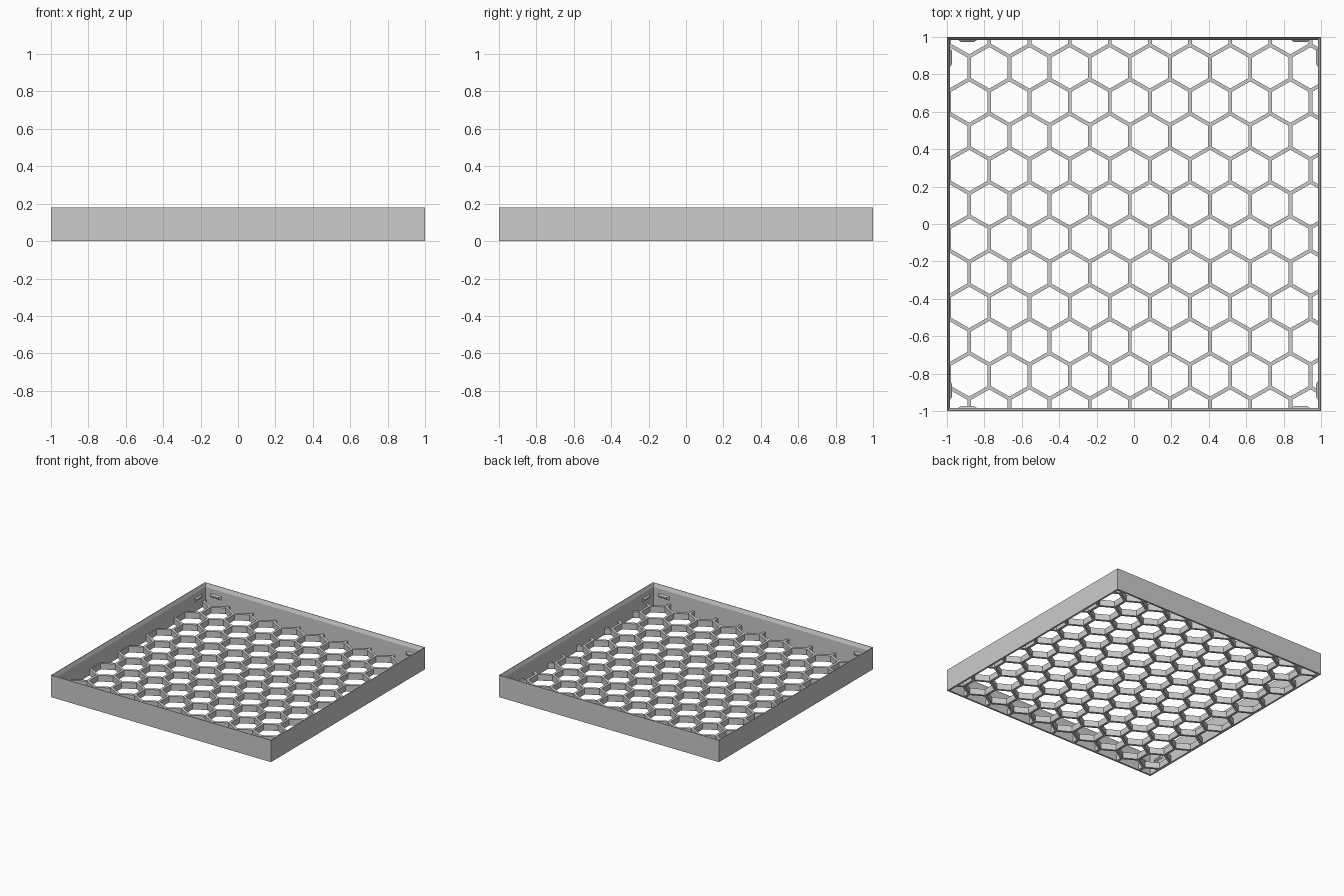
import bpy, bmesh, math
from mathutils import Vector, Matrix

cube = bpy.data.objects.get("Cube")
if cube:
    bpy.data.objects.remove(cube, do_unlink=True)

grey = bpy.data.materials.new("plain_grey")
grey.use_nodes = True
grey.diffuse_color = (0.6, 0.6, 0.6, 1)
grey.node_tree.nodes["Principled BSDF"].inputs["Base Color"].default_value = (0.6, 0.6, 0.6, 1)

HEIGHT = 0.18
INNER = 0.985
PITCH, ROW = 0.2146, 0.183      # honeycomb spacing
CLIP = 0.995                    # mesh edge, buried in the frame wall
HALF_BAR = 0.01
MESH_HEIGHT = 0.05


def finish(name, bm):
    bmesh.ops.recalc_face_normals(bm, faces=bm.faces[:])
    mesh = bpy.data.meshes.new(name)
    bm.to_mesh(mesh)
    bm.free()
    mesh.materials.append(grey)
    obj = bpy.data.objects.new(name, mesh)
    bpy.context.collection.objects.link(obj)
    return obj


def square(bm, half, z):
    return [bm.verts.new((sx * half, sy * half, z))
            for sx, sy in ((-1, -1), (1, -1), (1, 1), (-1, 1))]


# Frame: a closed wall profile swept round the square, with a sloped inner lip
bm = bmesh.new()
profile = [(1, 0), (1, HEIGHT), (0.996, HEIGHT), (INNER, 0.15), (INNER, 0)]
rings = [square(bm, half, z) for half, z in profile]
for a, b in zip(rings, rings[1:] + rings[:1]):
    for i in range(4):
        j = (i + 1) % 4
        bm.faces.new((a[i], a[j], b[j], b[i]))
finish("frame", bm)

# Honeycomb floor: hexagons clipped to the frame, inset to bars, then thickened
bm = bmesh.new()
rise = ROW / 3
for r in range(-7, 8):
    y = -0.08 + r * ROW
    shift = 0.085 + PITCH / 2 - (PITCH / 2 if r % 2 else 0)
    for c in range(-7, 7):
        x = shift + c * PITCH
        w = PITCH / 2
        outline = [(0, 2 * rise), (-w, rise), (-w, -rise),
                   (0, -2 * rise), (w, -rise), (w, rise)]
        bm.faces.new([bm.verts.new((x + dx, y + dy, 0)) for dx, dy in outline])
bmesh.ops.remove_doubles(bm, verts=bm.verts[:], dist=0.002)
for axis in ((1, 0, 0), (-1, 0, 0), (0, 1, 0), (0, -1, 0)):
    n = Vector(axis)
    bmesh.ops.bisect_plane(bm, geom=bm.verts[:] + bm.edges[:] + bm.faces[:],
                           plane_co=n * CLIP, plane_no=n, clear_outer=True)


def is_open_cell(face):
    return all(max(v.co[k] for v in face.verts) - min(v.co[k] for v in face.verts)
               > 3 * HALF_BAR for k in (0, 1))


cells = [f for f in bm.faces if is_open_cell(f)]
bmesh.ops.inset_individual(bm, faces=cells, thickness=HALF_BAR, use_even_offset=True)
bmesh.ops.delete(bm, geom=cells, context='FACES_ONLY')
loose = [e for e in bm.edges if not e.link_faces]
bmesh.ops.delete(bm, geom=loose, context='EDGES')
top = bmesh.ops.extrude_face_region(bm, geom=bm.faces[:], use_keep_orig=True)
bmesh.ops.translate(bm, vec=(0, 0, MESH_HEIGHT),
                    verts=[g for g in top["geom"] if isinstance(g, bmesh.types.BMVert)])
finish("honeycomb_floor", bm)

# Snap bumps: two tapered bars on the inside of each wall, near the corners
bm = bmesh.new()
for turn in range(4):
    for side in (-1, 1):
        verts = bmesh.ops.create_cube(bm, size=1)["verts"]
        for v in verts:
            front = v.co.y < 0
            v.co.x *= 0.07 if front else 0.11
            v.co.z *= 0.012 if front else 0.034
            v.co.y = 0.973 if front else 0.988
            v.co.x += side * 0.89
            v.co.z += 0.095
        bmesh.ops.rotate(bm, verts=verts, cent=(0, 0, 0),
                         matrix=Matrix.Rotation(turn * math.pi / 2, 3, 'Z'))
finish("snap_bumps", bm)
